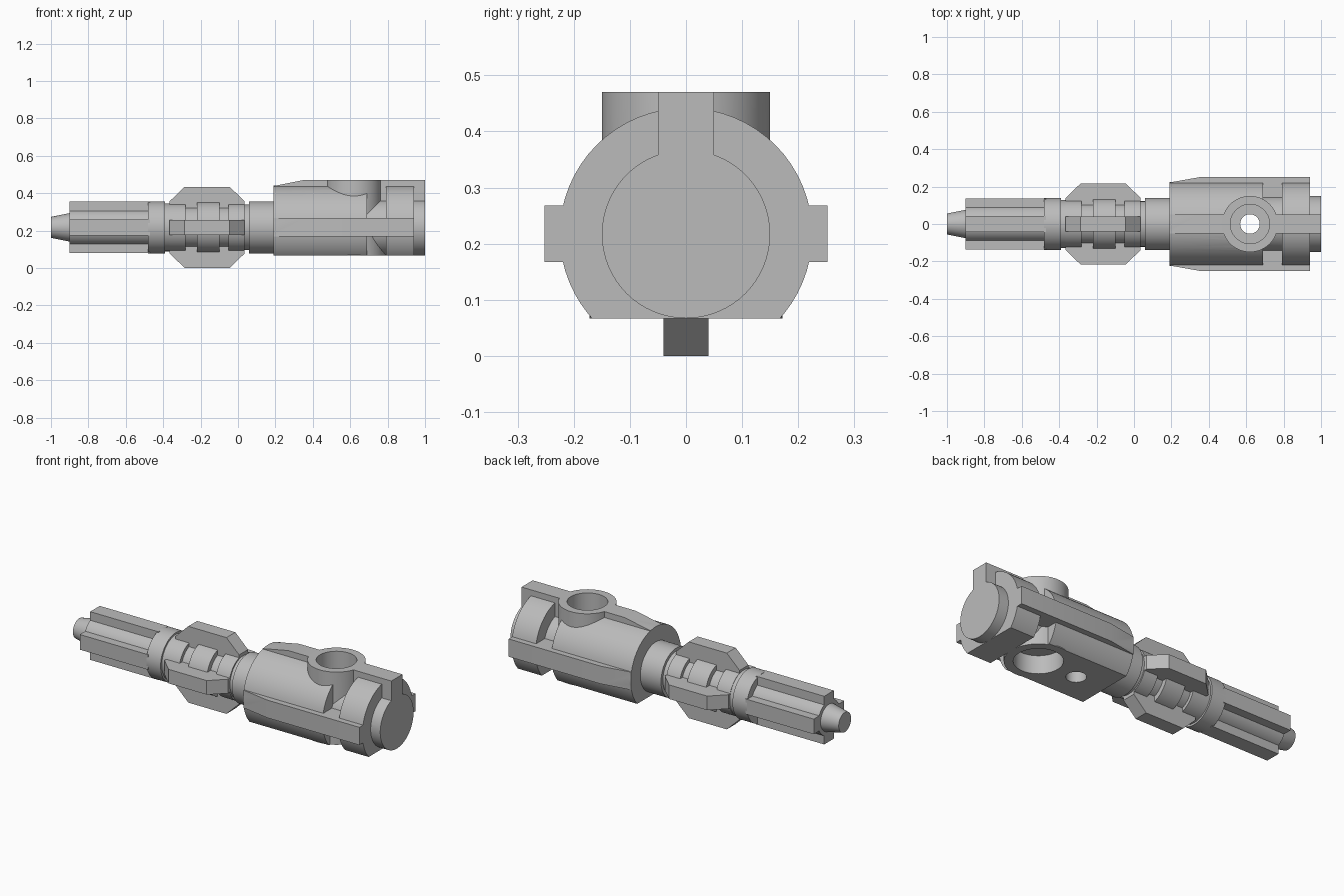
import bpy, math
from mathutils import Matrix, Vector

if "Cube" in bpy.data.objects:
    bpy.data.objects.remove(bpy.data.objects["Cube"], do_unlink=True)

AXIS = 0.217   # height of the long axis
FLAT = 0.067   # height of the flat underside
BOSS_X = 0.62

grey = bpy.data.materials.new("plain grey")
grey.use_nodes = True
grey.diffuse_color = (0.5, 0.5, 0.5, 1)
grey.node_tree.nodes["Principled BSDF"].inputs["Base Color"].default_value = (0.5, 0.5, 0.5, 1)


def make(name, verts, faces):
    mesh = bpy.data.meshes.new(name)
    mesh.from_pydata(verts, [], faces)
    mesh.materials.append(grey)
    obj = bpy.data.objects.new(name, mesh)
    bpy.context.collection.objects.link(obj)
    return obj


def lathe(name, profile, sides=64):
    """Turn (x, radius) pairs around the long axis, with capped ends."""
    verts, faces = [], []
    for x, r in profile:
        for i in range(sides):
            a = 2 * math.pi * i / sides
            verts.append((x, r * math.cos(a), AXIS + r * math.sin(a)))
    for k in range(len(profile) - 1):
        for i in range(sides):
            j = (i + 1) % sides
            faces.append((k * sides + j, k * sides + i, (k + 1) * sides + i, (k + 1) * sides + j))
    faces.append(tuple(range(sides)))
    faces.append(tuple(range(len(verts) - 1, len(verts) - 1 - sides, -1)))
    # outward normals for profiles running toward +x
    return make(name, verts, [tuple(reversed(f)) for f in faces])


def prism(name, points, depth, axis):
    """Extrude a 2D outline: axis 'y' takes (x, z) points, axis 'z' takes (x, y)."""
    n, lo, hi = len(points), depth[0], depth[1]
    place = (lambda p, d: (p[0], d, p[1])) if axis == "y" else (lambda p, d: (p[0], p[1], d))
    verts = [place(p, d) for d in (lo, hi) for p in points]
    faces = [tuple(range(n)), tuple(range(2 * n - 1, n - 1, -1))]
    faces += [((i + 1) % n, i, n + i, n + (i + 1) % n) for i in range(n)]
    obj = make(name, verts, faces)
    fix_normals(obj)
    return obj


def fix_normals(obj):
    import bmesh
    bm = bmesh.new()
    bm.from_mesh(obj.data)
    bmesh.ops.recalc_face_normals(bm, faces=bm.faces)
    bm.to_mesh(obj.data)
    bm.free()


def upright(name, x, r, bottom, top, sides=64):
    ring = [(x + r * math.cos(2 * math.pi * i / sides), r * math.sin(2 * math.pi * i / sides))
            for i in range(sides)]
    return prism(name, ring, (bottom, top), "z")


def block(name, x0, x1, y, z0, z1):
    return prism(name, [(x0, z0), (x1, z0), (x1, z1), (x0, z1)], (-y, y), "y")


def combine(target, tool, operation):
    mod = target.modifiers.new(operation.lower(), "BOOLEAN")
    mod.operation, mod.object, mod.solver = operation, tool, "EXACT"
    bpy.context.view_layer.objects.active = target
    bpy.ops.object.modifier_apply(modifier=mod.name)
    bpy.data.objects.remove(tool, do_unlink=True)


def smooth(obj):
    bpy.ops.object.select_all(action="DESELECT")
    obj.select_set(True)
    bpy.context.view_layer.objects.active = obj
    bpy.ops.object.shade_smooth_by_angle(angle=math.radians(25))


# Main housing: turned body with a neck groove and an end cap
housing = lathe("housing", [(0.19, 0.225), (0.69, 0.225), (0.69, 0.15), (0.79, 0.15),
                            (0.79, 0.225), (0.94, 0.225), (0.94, 0.15), (1.0, 0.15)])
fix_normals(housing)
# Tapered side rails, top rail and vertical boss
rail = [(0.19, -0.222), (0.36, -0.252), (0.94, -0.252), (0.94, 0.252), (0.36, 0.252), (0.19, 0.222)]
top = [(0.19, 0.25), (0.19, 0.438), (0.35, 0.47), (1.0, 0.47), (1.0, 0.25)]
for part in (prism("side_rails", rail, (0.167, 0.268), "z"),
             prism("top_rail", top, (-0.05, 0.05), "y"),
             upright("boss", BOSS_X, 0.15, 0.1, 0.47),
             upright("boss_base", BOSS_X, 0.172, 0.05, 0.2)):
    combine(housing, part, "UNION")
# Flat underside, stepped bore through the boss and a small socket below
for cutter in (block("underside", 0, 1.2, 0.5, -0.3, FLAT),
               upright("top_bore", BOSS_X, 0.105, 0.28, 0.6),
               upright("through_bore", BOSS_X, 0.052, -0.1, 0.6),
               upright("bottom_bore", BOSS_X, 0.125, -0.1, 0.17),
               upright("small_socket", 0.375, 0.052, -0.1, 0.17)):
    combine(housing, cutter, "DIFFERENCE")
smooth(housing)

# Stepped shaft: barrel collar, grooved grip and rear collar
shaft = lathe("shaft", [(-0.48, 0.139), (-0.39, 0.139), (-0.39, 0.128), (-0.365, 0.128),
                        (-0.365, 0.13), (-0.28, 0.13), (-0.28, 0.11), (-0.22, 0.11),
                        (-0.22, 0.138), (-0.10, 0.138), (-0.10, 0.11), (-0.05, 0.11),
                        (-0.05, 0.13), (0.035, 0.13), (0.035, 0.122), (0.06, 0.122),
                        (0.06, 0.139), (0.2, 0.139)])
fix_normals(shaft)
smooth(shaft)

# Slim barrel core and tapered nose
for name, profile in (("barrel_core", [(-0.9, 0.098), (-0.47, 0.098)]),
                      ("nose", [(-1.0, 0.056), (-0.9, 0.076), (-0.89, 0.076)])):
    obj = lathe(name, profile)
    fix_normals(obj)
    smooth(obj)

# Crossed grip fins and barrel ribs, each pair repeated a quarter turn round the axis
half = [(-0.365, 0.14), (-0.285, 0.217), (-0.045, 0.217), (0.035, 0.14)]
fin = [(x, AXIS + r) for x, r in half] + [(x, AXIS - r) for x, r in reversed(half)]
pivot = Vector((0, 0, AXIS))
for turn, label in ((0, "vertical"), (90, "horizontal")):
    spin = Matrix.Translation(pivot) @ Matrix.Rotation(math.radians(turn), 4, "X") @ Matrix.Translation(-pivot)
    for obj in (prism(label + "_grip_fins", fin, (-0.04, 0.04), "y"),
                block(label + "_barrel_ribs", -0.9, -0.47, 0.043, AXIS - 0.137, AXIS + 0.137)):
        obj.data.transform(spin)
